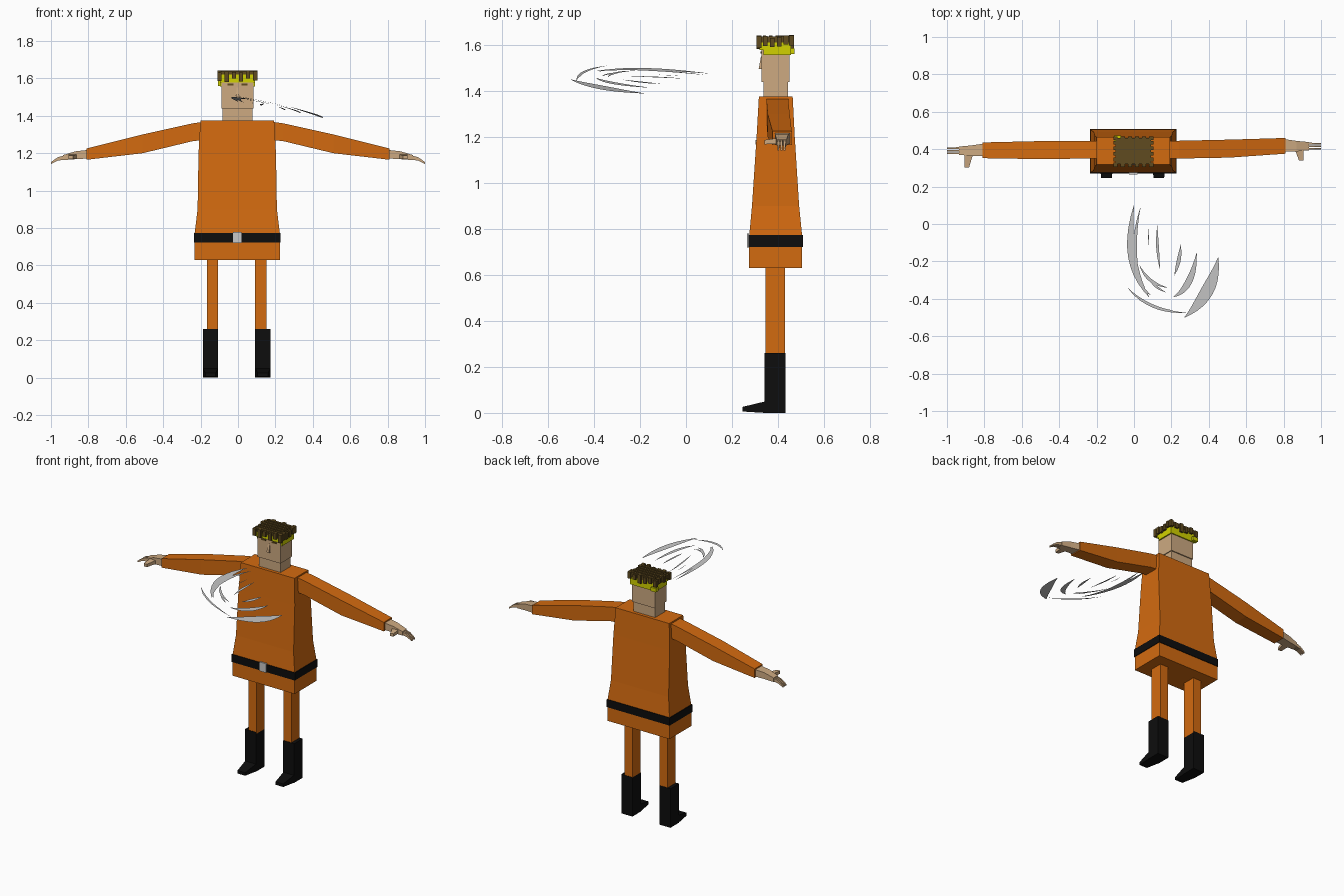
import bpy, bmesh, math, random
from mathutils import Vector

random.seed(4)
if "Cube" in bpy.data.objects:
    bpy.data.objects.remove(bpy.data.objects["Cube"], do_unlink=True)


def material(name, r, g, b):
    m = bpy.data.materials.new(name)
    m.use_nodes = True
    m.diffuse_color = (r, g, b, 1)
    m.node_tree.nodes["Principled BSDF"].inputs["Base Color"].default_value = (r, g, b, 1)
    return m


ORANGE = material("orange cloth", 0.65, 0.145, 0.005)
SKIN = material("skin", 0.61, 0.40, 0.22)
BLACK = material("black leather", 0.004, 0.004, 0.004)
BROWN = material("brown hair", 0.115, 0.07, 0.014)
YELLOW = material("yellow band", 0.64, 0.64, 0.0)
GREY = material("light grey", 0.58, 0.58, 0.58)


def finish(name, bm, mat):
    mesh = bpy.data.meshes.new(name)
    bm.to_mesh(mesh)
    bm.free()
    mesh.materials.append(mat)
    ob = bpy.data.objects.new(name, mesh)
    bpy.context.collection.objects.link(ob)
    return ob


def loft(name, rings, mat):
    """Skin a list of four-cornered rings and cap both ends."""
    bm = bmesh.new()
    loops = [[bm.verts.new(p) for p in ring] for ring in rings]
    for a, b in zip(loops, loops[1:]):
        for i in range(4):
            j = (i + 1) % 4
            bm.faces.new((a[i], a[j], b[j], b[i]))
    bm.faces.new(loops[0])
    bm.faces.new(loops[-1])
    bmesh.ops.recalc_face_normals(bm, faces=bm.faces)
    return finish(name, bm, mat)


def ring_z(z, x0, x1, y0, y1):
    return [(x0, y0, z), (x1, y0, z), (x1, y1, z), (x0, y1, z)]


def ring_x(x, z0, z1, y0, y1):
    return [(x, y0, z0), (x, y1, z0), (x, y1, z1), (x, y0, z1)]


def ring_y(y, x0, x1, z0, z1):
    return [(x0, y, z0), (x1, y, z0), (x1, y, z1), (x0, y, z1)]


def box(name, x0, x1, y0, y1, z0, z1, mat):
    return loft(name, [ring_z(z, x0, x1, y0, y1) for z in (z0, z1)], mat)


# Tunic with belt and buckle
tunic = [(0.63, 0.228, 0.275, 0.505), (0.77, 0.228, 0.275, 0.505),
         (0.90, 0.212, 0.287, 0.492), (1.20, 0.207, 0.307, 0.473),
         (1.375, 0.197, 0.317, 0.464)]
loft("tunic", [ring_z(z, -w - 0.004, w - 0.004, a, b) for z, w, a, b in tunic], ORANGE)
box("belt", -0.236, 0.228, 0.271, 0.509, 0.722, 0.773, BLACK)
box("buckle", -0.028, 0.02, 0.265, 0.275, 0.72, 0.78, GREY)

# Legs and boots
for side, s in (("left", 1), ("right", -1)):
    c = 0.122 if s > 0 else -0.136
    box(side + "_leg", c - 0.03, c + 0.03, 0.345, 0.43, 0.25, 0.64, ORANGE)
    b = 0.133 if s > 0 else -0.147
    box(side + "_boot", b - 0.041, b + 0.041, 0.342, 0.432, 0, 0.26, BLACK)
    loft(side + "_boot_toe", [ring_y(0.345, b - 0.04, b + 0.04, 0, 0.05),
                              ring_y(0.245, b - 0.028, b + 0.028, 0.006, 0.026)], BLACK)

# Arms and hands
for side, s in (("left", 1), ("right", -1)):
    d = 0.024 if s > 0 else 0.0
    arm = [(0.18, 1.27, 1.368, 0.35, 0.445), (0.24, 1.265, 1.36, 0.35, 0.445),
           (0.51, 1.20, 1.30, 0.347 + d / 3, 0.443 + d / 3),
           (0.81, 1.165, 1.225, 0.352 + d, 0.436 + d)]
    loft(side + "_sleeve", [ring_x(s * x, *r) for x, *r in arm], ORANGE)
    loft(side + "_palm", [ring_x(s * 0.80, 1.172, 1.218, 0.362 + d, 0.43 + d),
                          ring_x(s * 0.87, 1.168, 1.21, 0.364 + d, 0.42 + d),
                          ring_x(s * 0.935, 1.163, 1.19, 0.37 + d, 0.414 + d)], SKIN)
    for i in range(3):
        y = 0.373 + d + i * 0.014
        loft(f"{side}_finger_{i + 1}", [ring_x(s * 0.93, 1.165, 1.188, y, y + 0.01),
                                        ring_x(s * 0.965, 1.16, 1.178, y, y + 0.009),
                                        ring_x(s * 1.0, 1.142, 1.152, y, y + 0.008)], SKIN)
    loft(side + "_thumb", [ring_y(0.375 + d, s * 0.86, s * 0.905, 1.17, 1.195),
                           ring_y(0.302 + d * 1.6, s * 0.882, s * 0.905, 1.168, 1.187)], SKIN)

# Neck, head and face
box("neck", -0.083, 0.077, 0.338, 0.443, 1.37, 1.445, SKIN)
box("head", -0.087, 0.083, 0.328, 0.45, 1.44, 1.625, SKIN)
loft("nose", [ring_z(1.495, -0.012, 0.008, 0.316, 0.33),
              ring_z(1.55, -0.007, 0.003, 0.326, 0.33)], SKIN)
for side, x in (("left", 0.036), ("right", -0.04)):
    box(side + "_eyebrow", x - 0.016, x + 0.016, 0.324, 0.329, 1.562, 1.572, BROWN)

# Yellow headband, lower at the sides and back, with a knot behind
box("headband_front", -0.095, 0.09, 0.32, 0.35, 1.578, 1.622, YELLOW)
box("headband", -0.096, 0.091, 0.336, 0.457, 1.556, 1.622, YELLOW)
box("headband_knot", -0.108, -0.07, 0.445, 0.472, 1.56, 1.585, YELLOW)

# Hair cap with a fringe of square locks all round
box("hair_cap", -0.098, 0.092, 0.32, 0.46, 1.61, 1.636, BROWN)


def lock(x, y, wx, wy, n):
    z = random.uniform(1.58, 1.605)
    box(f"hair_lock_{n}", x - wx, x + wx, y - wy, y + wy, z, random.uniform(1.63, 1.644), BROWN)


for i in range(6):
    x = -0.098 + i * 0.038
    lock(x, 0.317, 0.011, 0.011, f"front_{i + 1}")
    lock(x, 0.459, 0.011, 0.010, f"back_{i + 1}")
for i in range(4):
    y = 0.345 + i * 0.03
    lock(-0.1, y, 0.01, 0.010, f"right_{i + 1}")
    lock(0.094, y, 0.01, 0.010, f"left_{i + 1}")
for i in range(5):
    y = 0.335 + i * 0.027
    box(f"hair_ridge_{i + 1}", -0.09, 0.085, y, y + 0.014, 1.63, 1.642, BROWN)


# Swirl of thin curved blades lying on one tilted plane
def blade(n, start, bend, end, width):
    a, b, c = Vector(start), Vector(bend), Vector(end)
    bm = bmesh.new()
    rows = []
    steps = 10
    for k in range(steps + 1):
        t = k / steps
        p = a * (1 - t) ** 2 + b * 2 * t * (1 - t) + c * t * t
        tan = ((b - a) * (1 - t) + (c - b) * t).normalized()
        off = Vector((-tan.y, tan.x)) * width * (0.04 + math.sin(math.pi * t)) / 2
        rows.append([bm.verts.new((q.x, q.y, 1.482 - 0.23 * q.x - 0.06 * q.y))
                     for q in (p - off, p + off)])
    for r, q in zip(rows, rows[1:]):
        bm.faces.new((r[0], r[1], q[1], q[0]))
    bmesh.ops.recalc_face_normals(bm, faces=bm.faces)
    for f in bm.faces:
        if f.normal.z < 0:
            f.normal_flip()
    finish(f"swirl_blade_{n}", bm, GREY)


blades = [((0, 0.10), (-0.06, -0.20), (0.08, -0.39), 0.042),
          ((0.035, 0.09), (-0.02, -0.12), (0.03, -0.28), 0.018),
          ((-0.035, -0.34), (0.08, -0.47), (0.28, -0.475), 0.016),
          ((0.02, -0.40), (0.10, -0.45), (0.20, -0.46), 0.010),
          ((0.27, -0.50), (0.42, -0.38), (0.45, -0.18), 0.065),
          ((0.21, -0.39), (0.31, -0.35), (0.335, -0.155), 0.035),
          ((0.125, -0.005), (0.12, -0.13), (0.14, -0.245), 0.014),
          ((0.25, -0.11), (0.245, -0.20), (0.215, -0.275), 0.02),
          ((0.08, -0.02), (0.077, -0.07), (0.08, -0.12), 0.005),
          ((0.03, -0.22), (0.07, -0.32), (0.18, -0.34), 0.016),
          ((0.0, -0.25), (0.03, -0.34), (0.09, -0.38), 0.014),
          ((0.08, -0.29), (0.11, -0.34), (0.17, -0.365), 0.012)]
for n, spec in enumerate(blades, 1):
    blade(n, *spec)
